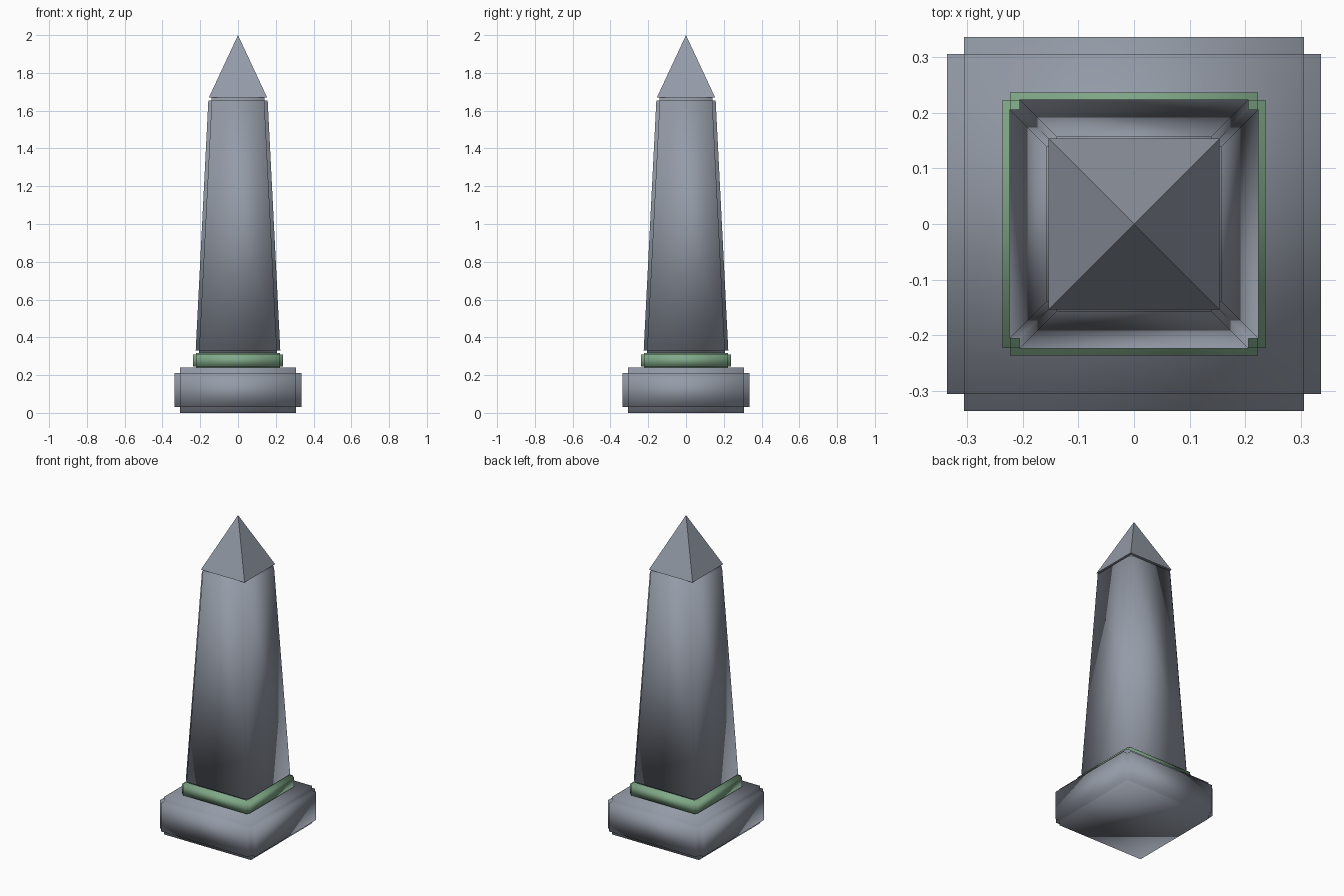
import bpy
import bmesh

if "Cube" in bpy.data.objects:
    bpy.data.objects.remove(bpy.data.objects["Cube"], do_unlink=True)


def make_material(name, rgb):
    mat = bpy.data.materials.new(name)
    mat.use_nodes = True
    color = (*rgb, 1.0)
    mat.diffuse_color = color
    mat.node_tree.nodes["Principled BSDF"].inputs["Base Color"].default_value = color
    return mat


stone = make_material("grey stone", (0.30, 0.33, 0.39))
green = make_material("green trim", (0.22, 0.40, 0.25))


def add_block(bm, bottom, top, z0, z1):
    """Box whose half sizes in x and y go from bottom to top."""
    block = bmesh.ops.create_cube(bm, size=2)
    for v in block["verts"]:
        half = top if v.co.z > 0 else bottom
        v.co = (v.co.x * half[0], v.co.y * half[1], z1 if v.co.z > 0 else z0)


def finish(bm, name, mat, smooth):
    bmesh.ops.recalc_face_normals(bm, faces=bm.faces)
    for face in bm.faces:
        face.smooth = smooth
    mesh = bpy.data.meshes.new(name)
    bm.to_mesh(mesh)
    bm.free()
    mesh.materials.append(mat)
    bpy.context.collection.objects.link(bpy.data.objects.new(name, mesh))


def stepped_block(name, mat, bottom, top, z0, z1, step, z_step):
    """Three crossing blocks that leave a square notch along every edge."""
    bm = bmesh.new()
    b, t = bottom - step, top - step
    add_block(bm, (bottom, b), (top, t), z0 + z_step, z1 - z_step)
    add_block(bm, (b, bottom), (t, top), z0 + z_step, z1 - z_step)
    add_block(bm, (b, b), (t, t), z0, z1)
    finish(bm, name, mat, True)


# Stacked body: plinth, trim and tapering shaft
stepped_block("plinth", stone, 0.336, 0.336, 0.0, 0.24, 0.03, 0.03)
stepped_block("trim_band", green, 0.237, 0.237, 0.24, 0.316, 0.014, 0.006)
stepped_block("shaft", stone, 0.224, 0.157, 0.314, 1.67, 0.018, 0.015)

# Pointed cap
bm = bmesh.new()
add_block(bm, (0.154, 0.154), (0, 0), 1.67, 2.0)
bmesh.ops.remove_doubles(bm, verts=bm.verts, dist=0.0001)
finish(bm, "pyramid_cap", stone, False)
